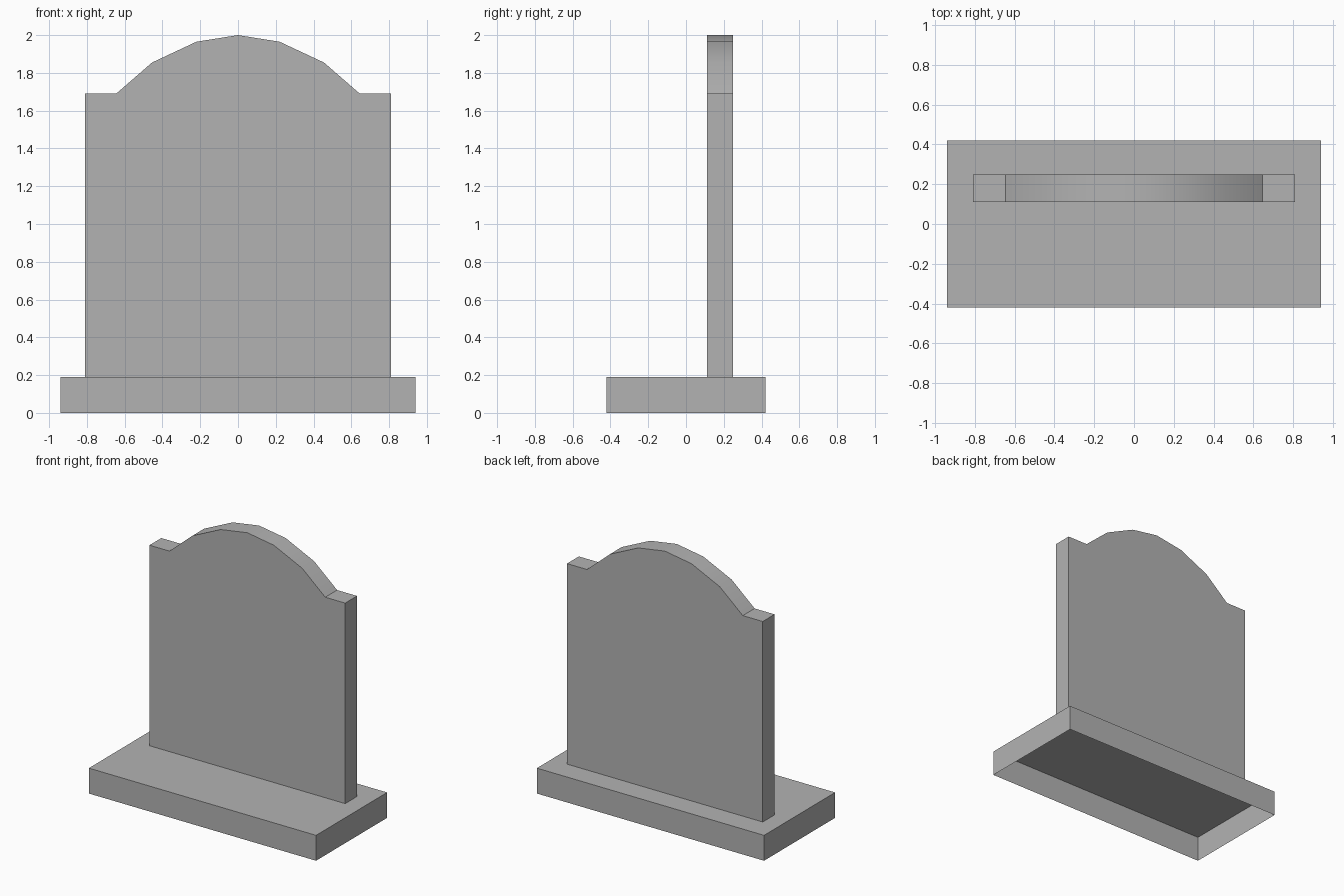
import bpy
import bmesh
import math

default = bpy.data.objects.get("Cube")
if default:
    bpy.data.objects.remove(default, do_unlink=True)

# Single stone colour
stone = bpy.data.materials.new("grey_stone")
stone.use_nodes = True
colour = (0.45, 0.45, 0.45, 1.0)
stone.diffuse_color = colour
stone.node_tree.nodes["Principled BSDF"].inputs["Base Color"].default_value = colour


def make_object(name, bm):
    """Turn a bmesh into a shaded stone object."""
    mesh = bpy.data.meshes.new(name)
    bm.to_mesh(mesh)
    bm.free()
    mesh.materials.append(stone)
    obj = bpy.data.objects.new(name, mesh)
    bpy.context.collection.objects.link(obj)
    bpy.ops.object.select_all(action="DESELECT")
    obj.select_set(True)
    bpy.context.view_layer.objects.active = obj
    bpy.ops.object.shade_smooth_by_angle(angle=math.radians(30))
    return obj


def remove_underside(bm):
    down = [f for f in bm.faces if f.normal.z < -0.9]
    bmesh.ops.delete(bm, geom=down, context="FACES")


BASE_TOP = 0.19

# Plinth: a shallow box, open underneath
bm = bmesh.new()
bmesh.ops.create_cube(bm, size=1)
for v in bm.verts:
    v.co.x *= 1.88
    v.co.y *= 0.84
    v.co.z = (v.co.z + 0.5) * BASE_TOP
bm.normal_update()
remove_underside(bm)
make_object("plinth", bm)

# Upright slab: mirrored half outline with shoulders and a faceted arch
half = [(0.81, BASE_TOP), (0.81, 1.69), (0.645, 1.69), (0.455, 1.855), (0.22, 1.965)]
outline = half + [(0, 2.0)] + [(-x, z) for x, z in reversed(half)]
FRONT, BACK = 0.11, 0.25

bm = bmesh.new()
face = bm.faces.new([bm.verts.new((x, FRONT, z)) for x, z in outline])
extruded = bmesh.ops.extrude_face_region(bm, geom=[face], use_keep_orig=True)
moved = [g for g in extruded["geom"] if isinstance(g, bmesh.types.BMVert)]
bmesh.ops.translate(bm, verts=moved, vec=(0, BACK - FRONT, 0))
bmesh.ops.recalc_face_normals(bm, faces=bm.faces)
bm.normal_update()
remove_underside(bm)
make_object("upright_slab", bm)
